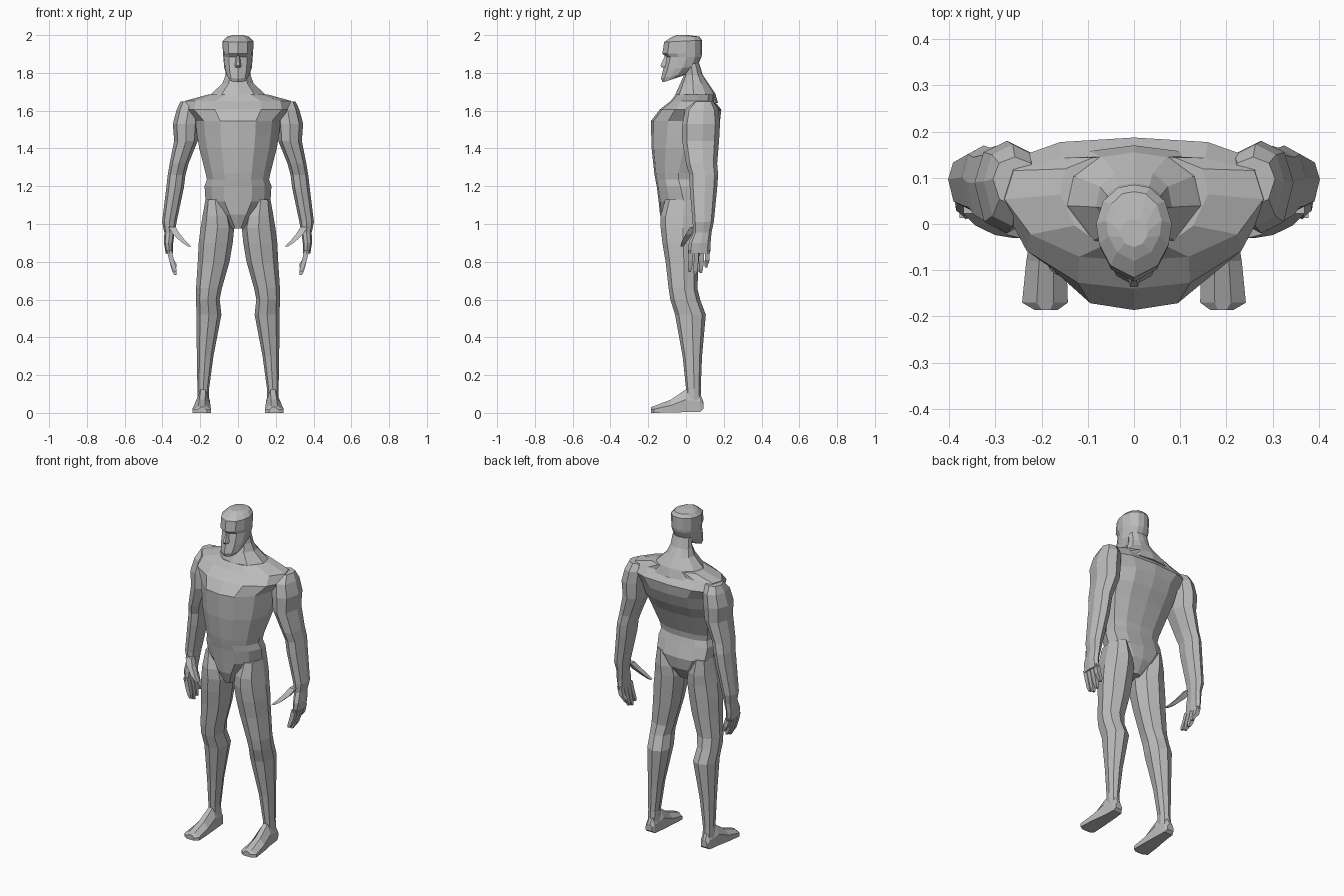
import bpy, bmesh, math

skin = bpy.data.materials.new("plain grey")
skin.diffuse_color = (0.5, 0.5, 0.5, 1)


def loft(name, rings):
    """Skin a list of equal-length point rings and cap both ends."""
    bm = bmesh.new()
    loops = [[bm.verts.new(p) for p in r] for r in rings]
    n = len(loops[0])
    for a, b in zip(loops, loops[1:]):
        for i in range(n):
            j = (i + 1) % n
            bm.faces.new((a[i], a[j], b[j], b[i]))
    bm.faces.new(loops[0])
    bm.faces.new(loops[-1])
    bmesh.ops.recalc_face_normals(bm, faces=bm.faces)
    me = bpy.data.meshes.new(name)
    bm.to_mesh(me)
    bm.free()
    me.materials.append(skin)
    ob = bpy.data.objects.new(name, me)
    bpy.context.collection.objects.link(ob)
    return ob


def body_ring(half, z, w, yf, yb, tilt=0.0):
    """Mirror a half outline (0..1 in x and depth) into a full ring."""
    pts = [(u * w, yf + v * (yb - yf), z + tilt * (v - 0.5)) for u, v in half]
    return pts + [(-x, y, zz) for x, y, zz in reversed(pts[1:-1])]


def limb_ring(s, x0, x1, y0, y1, z):
    """Eight-sided ring inside a rectangle, on side s."""
    cx, cy, hx, hy = (x0 + x1) / 2, (y0 + y1) / 2, (x1 - x0) / 2, (y1 - y0) / 2
    unit = [(1, .1), (.72, .75), (0, 1), (-.72, .75),
            (-1, .1), (-.7, -.75), (0, -1), (.7, -.75)]
    return [(s * (cx + hx * u), cy + hy * v, z) for u, v in unit]


def tube(name, s, path, sx, sy):
    """Tapering four-sided digit along a path of (x, y, z, scale)."""
    loft(name, [[(s * (x + a * sx * k), y + b * sy * k, z)
                 for a, b in ((1, 1), (-1, 1), (-1, -1), (1, -1))]
                for x, y, z, k in path])


# Torso: pelvis, waist, chest and shoulder yoke
TORSO = [(0, 0), (.42, .04), (.8, .25), (1, .58), (.93, .85), (.55, .97), (0, 1)]
loft("torso", [body_ring(TORSO, *r) for r in [
    (0.975, .035, -.11, .03), (1.05, .105, -.138, .075), (1.12, .172, -.145, .085),
    (1.20, .177, -.155, .06), (1.235, .165, -.162, .05), (1.27, .172, -.168, .055),
    (1.40, .205, -.182, .11), (1.47, .217, -.184, .15), (1.545, .225, -.186, .18),
    (1.605, .29, -.14, .187), (1.652, .28, -.08, .15), (1.685, .16, -.055, .15)]])

# Neck flaring into the trapezius
NECK = [(0, 0), (.6, .1), (1, .45), (.9, .75), (.5, .95), (0, 1)]
loft("neck", [body_ring(NECK, *r) for r in [
    (1.64, .19, -.07, .17), (1.69, .14, -.055, .155), (1.745, .082, -.03, .118),
    (1.79, .066, -.01, .088), (1.85, .06, -.01, .07)]])

# Head with square jaw, brow ledge and flat crown
HEAD = [(0, 0), (.62, .13), (.92, .36), (1, .58), (.82, .82), (.42, .97), (0, 1)]
loft("head", [body_ring(HEAD, *r) for r in [
    (1.765, .048, -.122, -.03, .03), (1.785, .06, -.132, .015, .03),
    (1.825, .073, -.122, .06, .02), (1.885, .078, -.106, .082),
    (1.902, .08, -.125, .085), (1.968, .082, -.116, .085, .01),
    (1.99, .06, -.08, .07, .005), (2.0, .03, -.05, .01)]])

# Nose wedge
loft("nose", [[(-w, -.10, z), (w, -.10, z), (w * .4, y, z), (-w * .4, y, z)]
              for z, w, y in ((1.828, .018, -.127), (1.838, .02, -.136), (1.89, .01, -.112))])

ARM = [(.21, .305, .04, .145, 1.648), (.2, .325, -.005, .172, 1.605),
       (.205, .345, -.02, .18, 1.53), (.213, .338, -.02, .175, 1.44),
       (.262, .362, .0, .165, 1.32), (.278, .372, .018, .17, 1.26),
       (.287, .38, .02, .165, 1.19), (.325, .402, .035, .147, 1.01),
       (.335, .39, .038, .135, .955), (.343, .392, .015, .13, .9),
       (.345, .383, .01, .128, .845)]
LEG = [(.07, .172, -.11, .075, 1.13), (.035, .188, -.135, .085, 1.04),
       (.02, .198, -.134, .08, .98), (.028, .208, -.125, .075, .9),
       (.045, .213, -.108, .068, .8), (.085, .222, -.092, .06, .66),
       (.097, .222, -.083, .075, .6), (.088, .22, -.058, .105, .52),
       (.13, .218, -.018, .085, .3), (.153, .215, .0, .078, .13),
       (.153, .215, .0, .082, .06)]
# Foot sections: y, inner x, outer x, sole z, top z
FOOT = [(.092, .165, .207, .02, .06), (.075, .155, .213, .006, .1),
        (.0, .15, .22, .004, .125), (-.08, .146, .233, .002, .07),
        (-.17, .143, .242, .0, .036), (-.186, .165, .215, .0, .03)]

for s, side in ((1, "left"), (-1, "right")):
    loft("arm_" + side, [limb_ring(s, *r) for r in ARM])
    loft("leg_" + side, [limb_ring(s, *r) for r in LEG])
    loft("foot_" + side, [[(s * a, y, z0), (s * b, y, z0), (s * b, y, z0 + .55 * (z1 - z0)),
                           (s * (a + .68 * (b - a)), y, z1), (s * (a + .32 * (b - a)), y, z1),
                           (s * a, y, z0 + .55 * (z1 - z0))] for y, a, b, z0, z1 in FOOT])
    # Four fingers curling inward, and a thumb
    for i, tip in enumerate((.745, .73, .74, .77)):
        y = .025 + i * .029
        tube(f"finger_{i + 1}_{side}", s,
             [(.364, y, .86, 1), (.352, y, .81, 1), (.338, y - .004, tip + .02, .85),
              (.331, y - .006, tip, .5)], .013, .0125)
    tube("thumb_" + side, s, [(.35, .04, .985, 1.1), (.325, .015, .945, 1.1),
                              (.287, -.01, .905, .85), (.255, -.022, .88, .5)], .017, .016)
